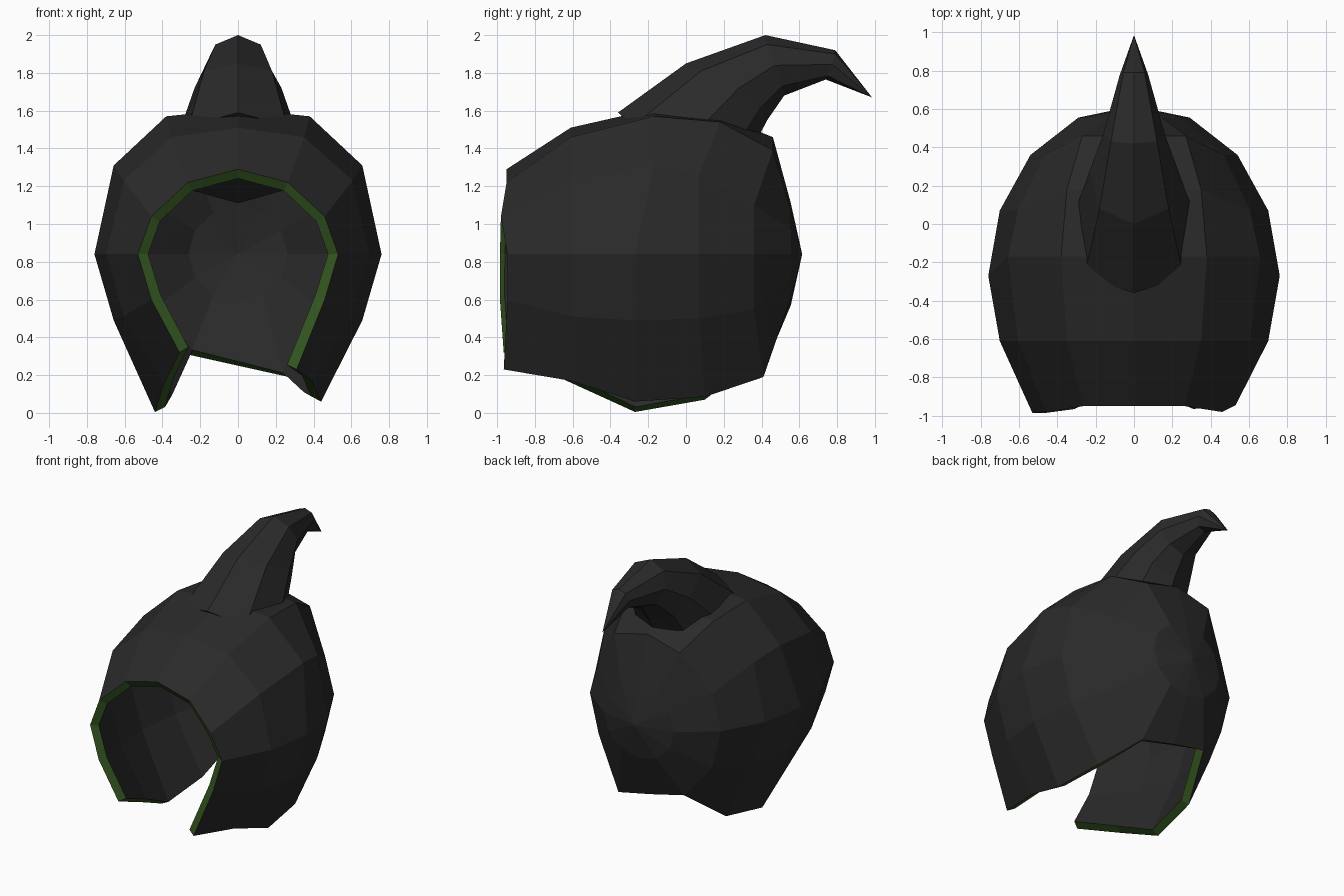
import bpy, bmesh
from math import sin, cos, radians

default = bpy.data.objects.get("Cube")
if default:
    bpy.data.objects.remove(default, do_unlink=True)


def material(name, color):
    m = bpy.data.materials.new(name)
    m.use_nodes = True
    m.diffuse_color = (*color, 1)
    bsdf = m.node_tree.nodes["Principled BSDF"]
    bsdf.inputs["Base Color"].default_value = (*color, 1)
    bsdf.inputs["Roughness"].default_value = 0.9
    return m


cloth = material("charcoal cloth", (0.023, 0.023, 0.023))
trim = material("green trim", (0.034, 0.092, 0.015))


def bridge(bm, a, b, closed):
    """Join two rows of vertices with quads."""
    n = len(a)
    for i in range(n if closed else n - 1):
        j = (i + 1) % n
        bm.faces.new((a[i], a[j], b[j], b[i]))


def finish(bm, name, mats):
    bmesh.ops.recalc_face_normals(bm, faces=bm.faces)
    mesh = bpy.data.meshes.new(name)
    bm.to_mesh(mesh)
    bm.free()
    obj = bpy.data.objects.new(name, mesh)
    bpy.context.collection.objects.link(obj)
    for m in mats:
        mesh.materials.append(m)
    return obj


# Hood: arched rows from the face opening to the back
MID = 0.84
# radius, left y, right y, shoulder y, crown y, heights at 90, 60, 30 and -30 degrees
arches = [
    (0.53, -0.945, -0.985, -0.98, -0.95, 1.29, 1.22, 1.04, 0.60),
    (0.70, -0.61, -0.61, -0.61, -0.61, 1.51, 1.46, 1.23, 0.51),
    (0.76, -0.27, -0.27, -0.17, -0.17, 1.61, 1.57, 1.31, 0.49),
    (0.70, 0.07, 0.07, 0.07, 0.18, 1.57, 1.54, 1.26, 0.50),
    (0.54, 0.36, 0.36, 0.36, 0.46, 1.46, 1.39, 1.10, 0.55),
]
# lower corners: x, y, height on the left, height on the right
corners = [
    (0.31, -0.965, 0.23, 0.32),
    (0.39, -0.61, 0.17, 0.16),
    (0.44, -0.27, 0.06, 0.005),
    (0.40, 0.10, 0.085, 0.07),
    (0.27, 0.41, 0.19, 0.31),
]
bm = bmesh.new()
rows = []
for (r, yl, yr, ys, yc, z90, z60, z30, zlow), (cx, cy, zl, zr) in zip(arches, corners):
    wide = r * cos(radians(30))

    def side(sx, y, zc):
        return [(sx * cx, cy, zc), (sx * wide, y, zlow), (sx * r, y, MID),
                (sx * wide, ys, z30), (sx * r / 2, yc, z60)]

    pts = side(1, yl, zl) + [(0, yc, z90)] + side(-1, yr, zr)[::-1]
    rows.append([bm.verts.new(p) for p in pts])
for a, b in zip(rows, rows[1:]):
    bridge(bm, a, b, False)

# Rounded back of the hood
back = rows[-1] + [bm.verts.new((0, 0.42, 0.25))]
inner = [bm.verts.new((0.29 * cos(radians(a)), 0.555, MID + 0.27 * sin(radians(a))))
         for a in range(-60, 300, 30)]
bridge(bm, back, inner, True)
pole = bm.verts.new((0, 0.615, MID))
for i in range(12):
    bm.faces.new((inner[i], inner[(i + 1) % 12], pole))
hood = finish(bm, "hood", (cloth, trim))

# Cloth thickness with green trim on every open edge
shell = hood.modifiers.new("thickness", "SOLIDIFY")
shell.thickness = 0.06
shell.offset = -1
shell.material_offset_rim = 1

# Curled eight-sided peak, rooted inside the hood: half sections, mirrored
sections = [
    [(0, -0.36, 1.59), (0.26, -0.28, 1.52), (0.36, -0.08, 1.35),
     (0.25, 0.12, 1.18), (0, 0.20, 1.11)],
    [(0, 0.00, 1.85), (0.18, 0.08, 1.81), (0.23, 0.28, 1.72),
     (0.17, 0.39, 1.61), (0, 0.43, 1.55)],
    [(0, 0.42, 2.00), (0.12, 0.43, 1.95), (0.16, 0.47, 1.84),
     (0.115, 0.51, 1.73), (0, 0.52, 1.68)],
    [(0, 0.79, 1.92), (0.055, 0.79, 1.90), (0.075, 0.775, 1.845),
     (0.055, 0.75, 1.785), (0, 0.74, 1.765)],
]
bm = bmesh.new()
loops = []
for s in sections:
    pts = s + [(-x, y, z) for x, y, z in s[-2:0:-1]]
    loops.append([bm.verts.new(p) for p in pts])
for a, b in zip(loops, loops[1:]):
    bridge(bm, a, b, True)
bm.faces.new(loops[0])
tip = bm.verts.new((0, 0.985, 1.67))
for i in range(8):
    bm.faces.new((loops[-1][i], loops[-1][(i + 1) % 8], tip))
finish(bm, "hood_peak", (cloth,))
